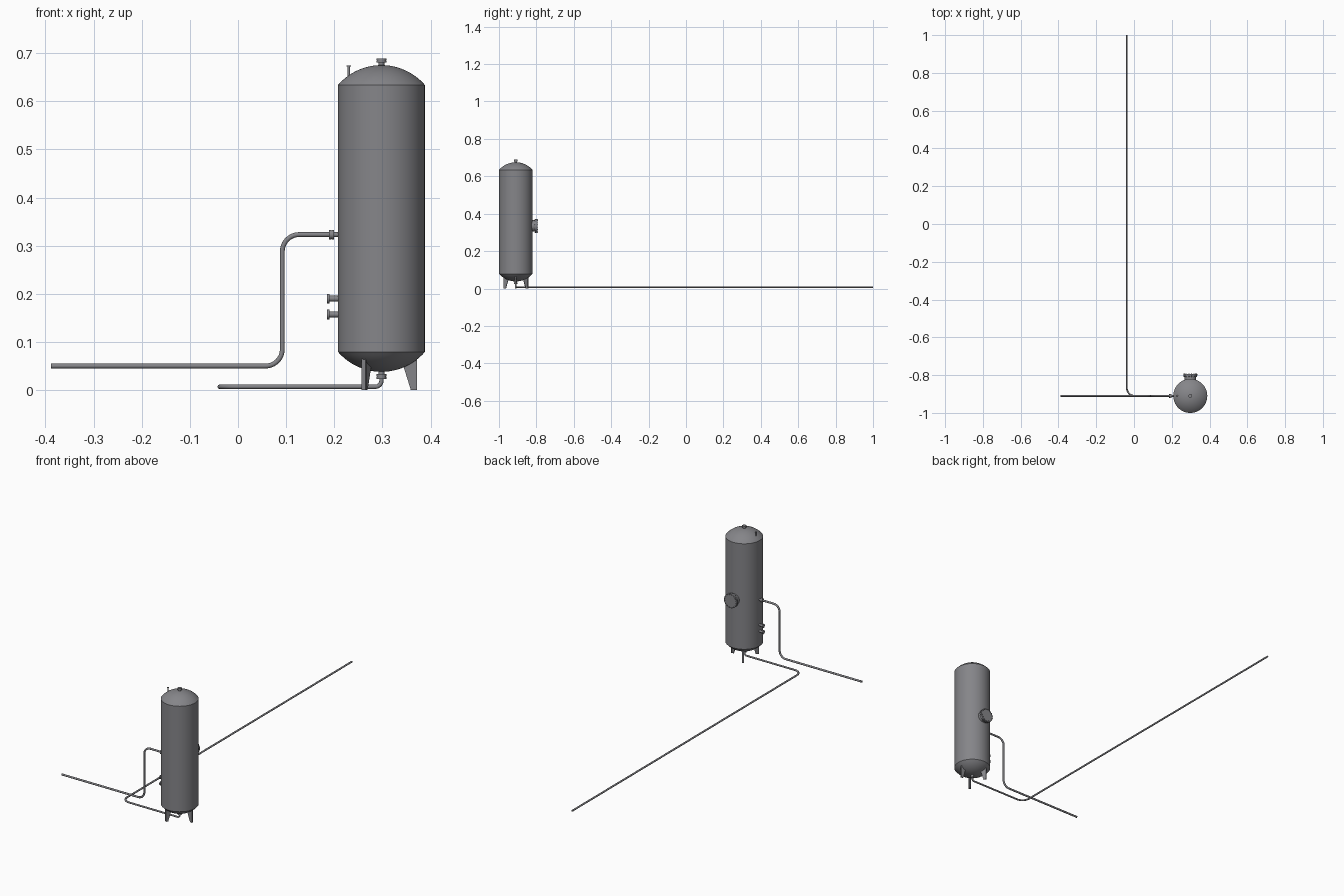
import bpy, bmesh, math
from mathutils import Vector, Matrix

if "Cube" in bpy.data.objects:
    bpy.data.objects.remove(bpy.data.objects["Cube"])

CX, CY, R = 0.298, -0.91, 0.09
steel = bpy.data.materials.new("grey_steel")
steel.diffuse_color = (0.235, 0.235, 0.25, 1)
steel.use_nodes = True
steel.node_tree.nodes["Principled BSDF"].inputs["Base Color"].default_value = steel.diffuse_color


def finish(name, mesh):
    """Link a mesh, colour it and smooth it while keeping sharp edges."""
    ob = bpy.data.objects.new(name, mesh)
    bpy.context.collection.objects.link(ob)
    mesh.materials.clear()
    mesh.materials.append(steel)
    bpy.ops.object.select_all(action='DESELECT')
    ob.select_set(True)
    bpy.context.view_layer.objects.active = ob
    bpy.ops.object.shade_smooth_by_angle(angle=math.radians(35))
    return ob


def lathe(name, profile, origin, axis=(0, 0, 1), n=32):
    """Revolve (radius, distance) pairs around an axis through origin."""
    bm = bmesh.new()
    rot = Vector((0, 0, 1)).rotation_difference(Vector(axis)).to_matrix()
    rings = []
    for r, h in profile:
        if r == 0:
            rings.append([bm.verts.new(rot @ Vector((0, 0, h)) + Vector(origin))])
        else:
            rings.append([bm.verts.new(rot @ Vector((r * math.cos(a), r * math.sin(a), h)) + Vector(origin))
                          for a in (2 * math.pi * i / n for i in range(n))])
    for a, b in zip(rings, rings[1:]):
        for i in range(n):
            j = (i + 1) % n
            q = [a[i % len(a)], a[j % len(a)], b[j % len(b)], b[i % len(b)]]
            bm.faces.new(list(dict.fromkeys(q)))
    for ring in (rings[0], rings[-1]):
        if len(ring) > 1:
            bm.faces.new(ring)
    bmesh.ops.recalc_face_normals(bm, faces=bm.faces)
    me = bpy.data.meshes.new(name)
    bm.to_mesh(me)
    bm.free()
    return finish(name, me)


def pipe(name, pts, bends, r):
    """Round pipe along corner points, each inner corner filleted."""
    pts = [Vector(p) for p in pts]
    path = [pts[0]]
    for i, f in enumerate(bends, 1):
        u = (pts[i - 1] - pts[i]).normalized()
        v = (pts[i + 1] - pts[i]).normalized()
        c = pts[i] + (u + v) * f
        for k in range(13):
            t = math.pi / 2 * k / 12
            path.append(c - v * f * math.cos(t) - u * f * math.sin(t))
    path.append(pts[-1])
    cu = bpy.data.curves.new(name, 'CURVE')
    cu.dimensions = '3D'
    cu.bevel_depth, cu.bevel_resolution, cu.use_fill_caps = r, 6, True
    sp = cu.splines.new('POLY')
    sp.points.add(len(path) - 1)
    for p, co in zip(sp.points, path):
        p.co = (*co, 1)
    tmp = bpy.data.objects.new("tmp", cu)
    bpy.context.collection.objects.link(tmp)
    dg = bpy.context.evaluated_depsgraph_get()
    me = bpy.data.meshes.new_from_object(tmp.evaluated_get(dg))
    bpy.data.objects.remove(tmp)
    return finish(name, me)


# Vessel: cylinder with shallow spherical ends
H = 0.041
S = (R * R + H * H) / (2 * H)
A = math.asin(R / S)
arc = [(S * math.sin(A * k / 12), S * (1 - math.cos(A * k / 12))) for k in range(13)]
arc[0] = (0, 0)
profile = [(r, 0.038 + h) for r, h in arc] + [(r, 0.675 - h) for r, h in reversed(arc)]
lathe("tank", profile, (CX, CY, 0), n=64)

# Top nozzle and small vent
lathe("top_nozzle", [(.006, .66), (.006, .680), (.010, .680), (.010, .684), (.0094, .684),
                     (.0094, .685), (.010, .685), (.010, .689), (0, .689)], (CX, CY, 0))
lathe("top_vent", [(.0025, .64), (.0025, .672), (.0045, .672), (.0045, .674), (0, .674)],
      (0.23, CY, 0), n=20)

# Blanked side nozzles
for i, z in enumerate((0.157, 0.19)):
    lathe(f"side_nozzle_{i}", [(.006, .08), (.006, .108), (.010, .108), (.010, .113), (0, .113)],
          (CX, CY, z), (-1, 0, 0))

# Inlet flange pair and bottom outlet flange pair
pair = [(0, -.005), (.010, -.005), (.010, -.0006), (.009, -.0006),
        (.009, .0006), (.010, .0006), (.010, .005), (0, .005)]
lathe("inlet_flange", pair, (0.194, CY, 0.323), (1, 0, 0))
lathe("outlet_flange", pair, (CX, CY, 0.028))
lathe("outlet_neck", [(.006, .028), (.006, .05)], (CX, CY, 0))

# Pipe runs
pipe("inlet_pipe", [(0.22, CY, .323), (0.092, CY, .323), (0.092, CY, .05), (-0.388, CY, .05)],
     (.035, .035), .005)
pipe("outlet_pipe", [(CX, CY, .042), (CX, CY, .007), (-0.038, CY, .007), (-0.038, 1, .007)],
     (.013, .042), .0045)

# Manhole with cover and ring of bolts
MZ = 0.335
lathe("manhole", [(.031, .07), (.031, .104), (.037, .104), (.037, .109), (.036, .109),
                  (.036, .110), (.037, .110), (.037, .115), (0, .115)], (CX, CY, MZ), (0, 1, 0), 40)
for i in range(16):
    a = 2 * math.pi * (i + .5) / 16
    lathe(f"manhole_bolt_{i}", [(.0022, .1), (.0022, .119)],
          (CX + .034 * math.cos(a), CY, MZ + .034 * math.sin(a)), (0, 1, 0), 6)


# Three tapered legs: radial web with a narrow outer flange
def prism(bm, outline, w, ang):
    m = Matrix.Translation((CX, CY, 0)) @ Matrix.Rotation(ang, 4, 'Z')
    a, b = [[bm.verts.new(m @ Vector((x, y, z))) for x, z in outline] for y in (-w / 2, w / 2)]
    bm.faces.new(a)
    bm.faces.new(b)
    for i in range(len(a)):
        j = (i + 1) % len(a)
        bm.faces.new((a[i], a[j], b[j], b[i]))


for i in range(3):
    bm = bmesh.new()
    ang = math.radians(120 * i)
    prism(bm, [(.061, 0), (.074, 0), (.074, .068), (.044, .055)], .004, ang)
    prism(bm, [(.071, 0), (.0742, 0), (.0742, .068), (.071, .066)], .010, ang)
    bmesh.ops.recalc_face_normals(bm, faces=bm.faces)
    me = bpy.data.meshes.new("leg")
    bm.to_mesh(me)
    bm.free()
    finish(f"leg_{i}", me)
